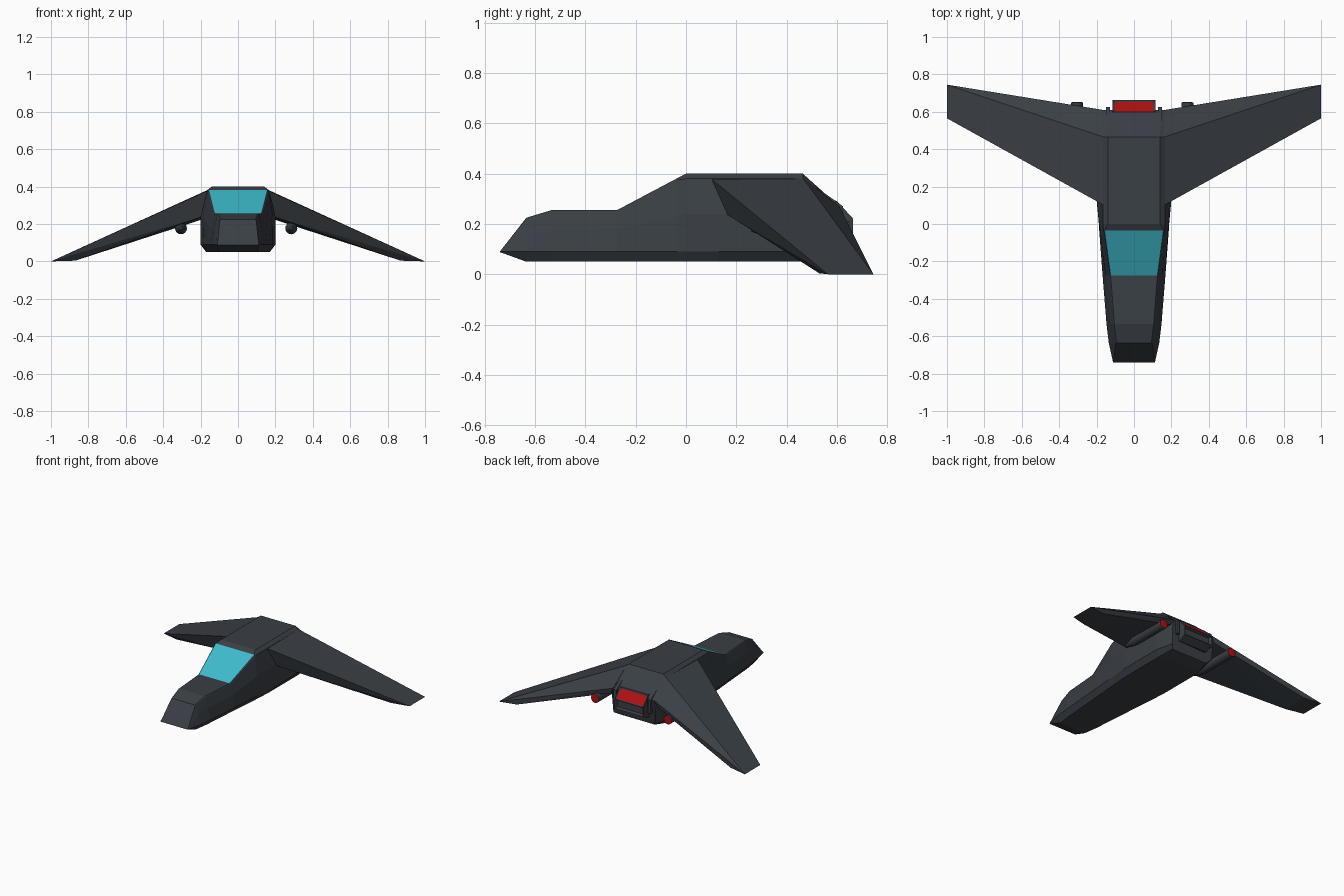
import bpy, bmesh, math
from mathutils import Matrix, Vector

if "Cube" in bpy.data.objects:
    bpy.data.objects.remove(bpy.data.objects["Cube"])


def material(name, rgb):
    m = bpy.data.materials.new(name)
    m.diffuse_color = (*rgb, 1)
    m.use_nodes = True
    m.node_tree.nodes["Principled BSDF"].inputs["Base Color"].default_value = m.diffuse_color
    return m


GREY = material("dark grey hull", (0.042, 0.050, 0.060))
TEAL = material("teal glass", (0.048, 0.50, 0.60))
RED = material("red glow", (0.43, 0.005, 0.005))


def finish(name, bm, *mats):
    bmesh.ops.recalc_face_normals(bm, faces=bm.faces)
    me = bpy.data.meshes.new(name)
    bm.to_mesh(me)
    bm.free()
    ob = bpy.data.objects.new(name, me)
    bpy.context.collection.objects.link(ob)
    for m in mats:
        me.materials.append(m)
    return ob


def hull(name, pts, mat):
    bm = bmesh.new()
    for p in pts:
        bm.verts.new(p)
    bmesh.ops.convex_hull(bm, input=bm.verts)
    bmesh.ops.dissolve_limit(bm, angle_limit=0.01, verts=bm.verts, edges=bm.edges)
    return finish(name, bm, mat)


# Fuselage: half sections (y, then x z of keel, chine, waist, shoulder, roof)
sections = [
    (-0.635, .105, .05, .135, .09, .117, .16, .097, .222, .093, .225),
    (-0.535, .12, .05, .147, .09, .130, .17, .109, .251, .105, .255),
    (-0.275, .14, .05, .168, .09, .153, .18, .129, .251, .125, .255),
    (-0.035, .16, .05, .186, .09, .182, .23, .163, .375, .157, .382),
    (0.0, .163, .05, .188, .09, .186, .24, .166, .38, .14, .40),
    (0.13, .17, .05, .2, .09, .2, .24, .166, .38, .14, .40),
    (0.465, .17, .05, .2, .09, .2, .24, .166, .38, .14, .40),
]
rings = []
for s in sections:
    rings.append([(s[i], s[0], s[i + 1]) for i in range(1, 11, 2)])
# wedge nose and sloping tail ends
rings.insert(0, [(.109, -.74, .088), (.112, -.74, .09), (.112, -.737, .094),
                 (.110, -.736, .096), (.108, -.736, .096)])
rings.append([(.145, .57, .07), (.17, .60, .09), (.175, .61, .22),
              (.165, .61, .265), (.14, .61, .27)])
bm = bmesh.new()
loops = []
for r in rings:
    full = r + [(-x, y, z) for x, y, z in reversed(r)]
    loops.append([bm.verts.new(p) for p in full])
n = 10
for a, b in zip(loops, loops[1:]):
    for i in range(n):
        bm.faces.new((a[i], a[(i + 1) % n], b[(i + 1) % n], b[i]))
bm.faces.new(loops[0])
bm.faces.new(loops[-1])
bm.normal_update()
# windscreen: the sloping roof face ahead of the cabin
for f in bm.faces:
    c = f.calc_center_median()
    if abs(c.x) < 0.01 and -0.27 < c.y < -0.04 and c.z > 0.2:
        f.material_index = 1
finish("fuselage", bm, GREY, TEAL)

# Drooping swept wings
wing = [(.16, .10, .38), (.16, .465, .383), (.165, .61, .27), (.19, .16, .24),
        (.19, .605, .225), (.87, .53, .004), (.87, .722, .004),
        (1, .565, 0), (1, .745, 0)]
for s, side in ((-1, "left"), (1, "right")):
    hull(side + "_wing", [(s * x, y, z) for x, y, z in wing], GREY)

# Engine pods with red tail caps under the wings
for x, side in ((-.305, "left"), (.285, "right")):
    bm = bmesh.new()
    prev = None
    for y, r in ((.26, .008), (.31, .024), (.36, .032), (.65, .032), (.651, .026)):
        ring = [bm.verts.new((x + r * math.cos(t * math.tau / 16), y,
                              .177 + r * math.sin(t * math.tau / 16))) for t in range(16)]
        if prev:
            for i in range(16):
                bm.faces.new((prev[i], prev[(i + 1) % 16], ring[(i + 1) % 16], ring[i]))
        else:
            bm.faces.new(ring)
        prev = ring
    bm.faces.new(prev).material_index = 1
    for f in bm.faces:
        if f.calc_center_median().y > .6499:
            f.material_index = 1
    ob = finish(side + "_engine_pod", bm, GREY, RED)
    bpy.context.view_layer.objects.active = ob
    ob.select_set(True)
    bpy.ops.object.shade_smooth_by_angle(angle=math.radians(40))
    ob.select_set(False)

# Tail exhaust housing: faceted block with a recessed red window
profile = [(.53, .325), (.58, .295), (.60, .292), (.664, .222), (.664, .155),
           (.61, .125), (.53, .15)]
bm = bmesh.new()
sides = [[bm.verts.new((s * .115, y, z)) for y, z in profile] for s in (-1, 1)]
k = len(profile)
strips = []
for i in range(k):
    j = (i + 1) % k
    strips.append(bm.faces.new((sides[0][i], sides[0][j], sides[1][j], sides[1][i])))
for s in sides:
    bm.faces.new(s)
bmesh.ops.recalc_face_normals(bm, faces=bm.faces)
bmesh.ops.inset_region(bm, faces=[strips[2]], thickness=.014, depth=-.006)
strips[2].material_index = 1
bmesh.ops.inset_region(bm, faces=[strips[3]], thickness=.012, depth=-.02)
finish("tail_exhaust", bm, GREY, RED)

# Raised rails framing the exhaust on the sloping tail
for s, side in ((-1, "left"), (1, "right")):
    hull(side + "_exhaust_rail",
         [(s * x, y, z) for x in (.128, .15)
          for y, z in ((.52, .345), (.60, .275), (.625, .27), (.625, .17), (.58, .17))], GREY)
